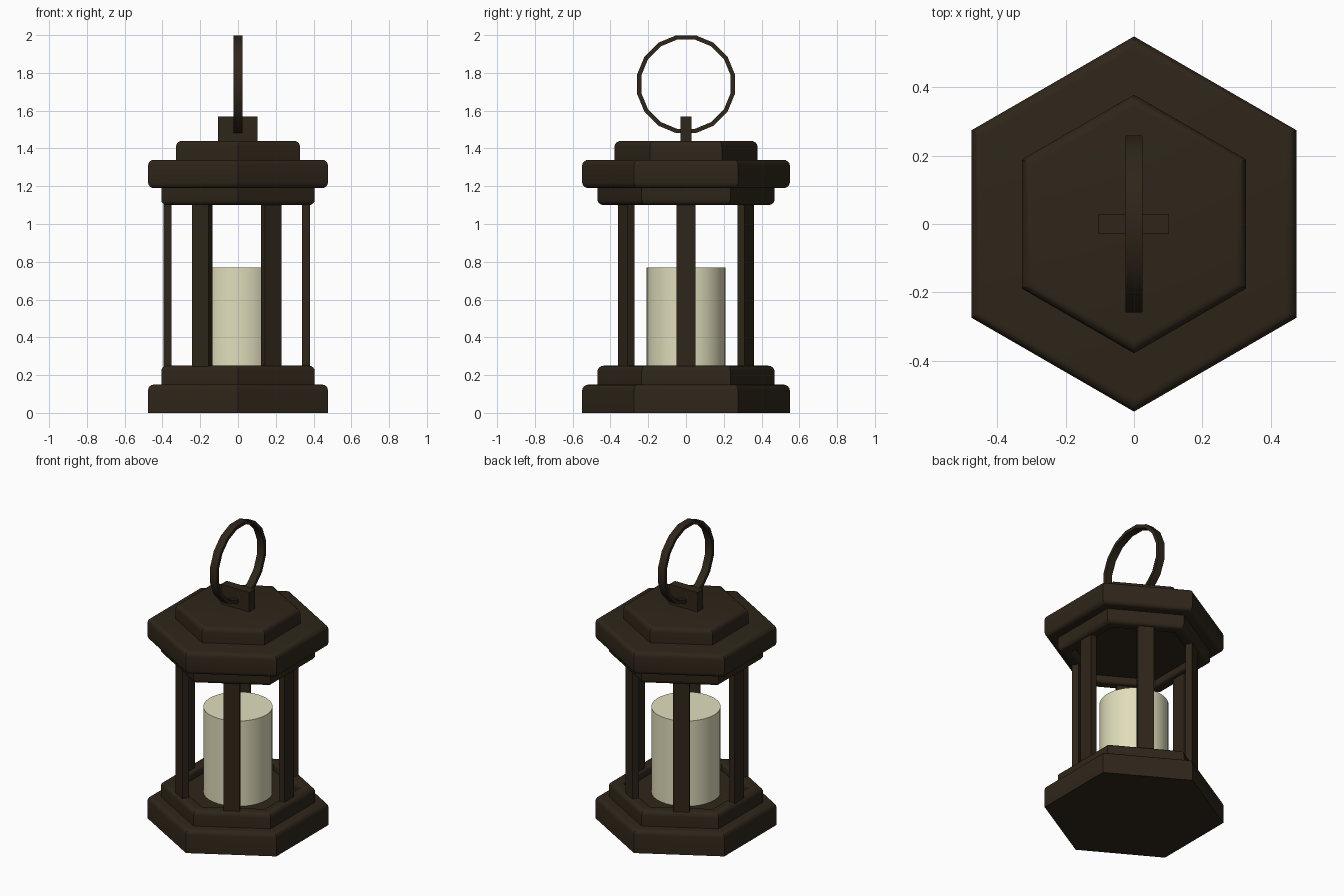
import bpy, bmesh, math
from mathutils import Matrix

if "Cube" in bpy.data.objects:
    bpy.data.objects.remove(bpy.data.objects["Cube"])

def material(name, rgb):
    m = bpy.data.materials.new(name)
    m.diffuse_color = (*rgb, 1)
    m.use_nodes = True
    m.node_tree.nodes["Principled BSDF"].inputs["Base Color"].default_value = m.diffuse_color
    return m

WOOD = material("dark_brown", (0.028, 0.019, 0.010))
WAX = material("cream_wax", (0.75, 0.73, 0.50))

def finish(name, bm, mat, smooth=None):
    bmesh.ops.recalc_face_normals(bm, faces=bm.faces[:])
    me = bpy.data.meshes.new(name)
    bm.to_mesh(me)
    bm.free()
    me.materials.append(mat)
    ob = bpy.data.objects.new(name, me)
    bpy.context.collection.objects.link(ob)
    if smooth:
        bpy.ops.object.select_all(action='DESELECT')
        ob.select_set(True)
        bpy.context.view_layer.objects.active = ob
        bpy.ops.object.shade_smooth_by_angle(angle=math.radians(smooth))
    return ob

def arc(cx, cz, r, a0, a1, n=4):
    return [(cx + r * math.cos(math.radians(a0 + (a1 - a0) * i / n)),
             cz + r * math.sin(math.radians(a0 + (a1 - a0) * i / n))) for i in range(n + 1)]

def hex_loft(name, profile):
    """Sweep an (apothem, z) profile round a hexagon with corners on +-y, capped at both ends."""
    bm = bmesh.new()
    rings = []
    for a, z in profile:
        r = a / math.cos(math.pi / 6)
        rings.append([bm.verts.new((r * math.cos(math.radians(30 + 60 * k)),
                                    r * math.sin(math.radians(30 + 60 * k)), z)) for k in range(6)])
    for lo, hi in zip(rings, rings[1:]):
        for k in range(6):
            j = (k + 1) % 6
            bm.faces.new((lo[k], lo[j], hi[j], hi[k]))
    bm.faces.new(rings[0])
    bm.faces.new(rings[-1])
    return finish(name, bm, WOOD, 30)

def box(name, center, size, angle=0):
    bm = bmesh.new()
    bmesh.ops.create_cube(bm, size=1, matrix=Matrix.Translation(center)
                          @ Matrix.Rotation(angle, 4, 'Z') @ Matrix.Diagonal((*size, 1)))
    return finish(name, bm, WOOD)

B = 0.03  # rounded edge radius

# Stepped base, upper step has a shallow tray
hex_loft("base_plinth", [(0.476, 0)] + arc(0.476 - B, 0.15 - B, B, 0, 90))
tray = ([(0.406, 0.14)] + arc(0.406 - B, 0.25 - B, B, 0, 90)
        + arc(0.325 + 0.02, 0.23, 0.02, 90, 180) + [(0.325, 0.20)])
hex_loft("base_tray", tray)

# Stepped roof, lower collar mirrors the tray
hex_loft("roof_collar", [(a, 1.10 + (0.25 - z) * 0.95) for a, z in tray])
hex_loft("roof_slab", arc(0.476 - B, 1.19 + B, B, -90, 0) + arc(0.476 - B, 1.34 - B, B, 0, 90))
hex_loft("roof_cap", [(0.328, 1.33)] + arc(0.328 - B, 1.44 - B, B, 0, 90))

# Six flat posts at the middle of each side
for k in range(6):
    t = math.radians(60 * k)
    box(f"post_{k + 1}", (0.366 * math.cos(t) - 0.007, 0.366 * math.sin(t), 0.675),
        (0.042, 0.10, 0.87), t)

# Candle
bm = bmesh.new()
bmesh.ops.create_cone(bm, cap_ends=True, segments=32, radius1=0.21, radius2=0.21, depth=0.57,
                      matrix=Matrix.Translation((0, 0, 0.485)))
finish("candle", bm, WAX, 30)

# Handle bracket and 16-sided carrying ring
box("handle_bracket", (-0.001, 0, 1.50), (0.208, 0.06, 0.14))
bm = bmesh.new()
loops = []
for i in range(16):
    t = 2 * math.pi * (i + 0.5) / 16
    loops.append([bm.verts.new((x, r * math.cos(t), 1.74 + r * math.sin(t)))
                  for x, r in ((-0.025, 0.264), (0.025, 0.264), (0.025, 0.241), (-0.025, 0.241))])
for i in range(16):
    a, b = loops[i], loops[(i + 1) % 16]
    for k in range(4):
        j = (k + 1) % 4
        bm.faces.new((a[k], a[j], b[j], b[k]))
finish("carrying_ring", bm, WOOD, 30)
